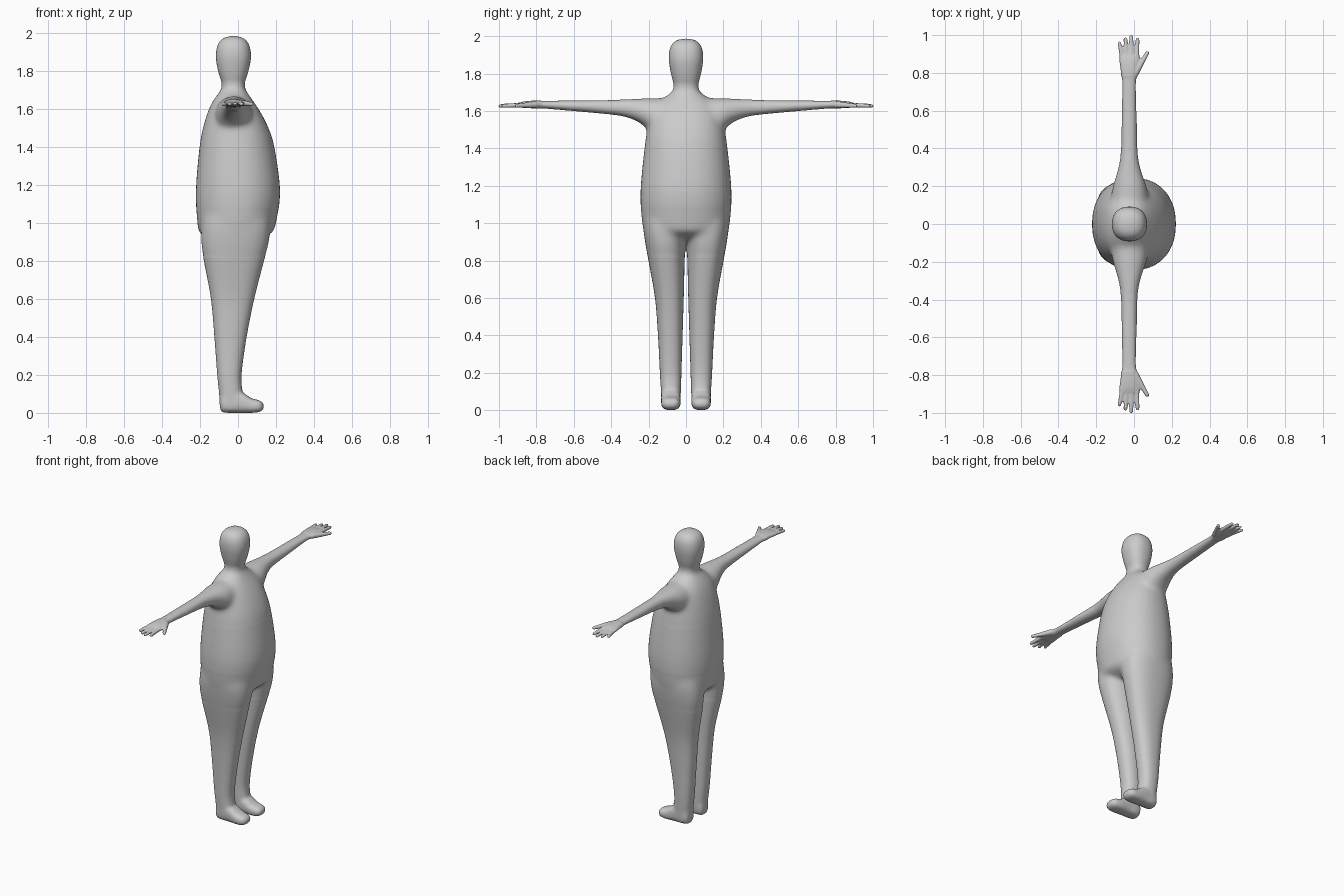
import bpy, bmesh, math
from mathutils import Vector

if "Cube" in bpy.data.objects:
    bpy.data.objects.remove(bpy.data.objects["Cube"])

bm = bmesh.new()
SEG = 48


def catmull(p0, p1, p2, p3, t):
    return [0.5 * (2 * b + (c - a) * t + (2 * a - 5 * b + 4 * c - d) * t * t
                   + (3 * b - a - 3 * c + d) * t ** 3) for a, b, c, d in zip(p0, p1, p2, p3)]


def loft(rows, axis, power=2.2, side=1, sub=5):
    """Skin superellipse sections; row = (position on axis, a0, a1, b0, b1)."""
    keys = [rows[0]] + list(rows) + [rows[-1]]
    path = [catmull(*keys[i:i + 4], k / sub) for i in range(len(rows) - 1) for k in range(sub)]
    path.append(rows[-1])
    rings = []
    for p, a0, a1, b0, b1 in path:
        ring = []
        for i in range(SEG):
            t = 2 * math.pi * i / SEG
            c, s = math.cos(t), math.sin(t)
            a = (a0 + a1) / 2 + (a1 - a0) / 2 * math.copysign(abs(c) ** (2 / power), c)
            b = (b0 + b1) / 2 + (b1 - b0) / 2 * math.copysign(abs(s) ** (2 / power), s)
            co = {'X': (p, a * side, b), 'Y': (a, p * side, b), 'Z': (a, b * side, p)}[axis]
            ring.append(bm.verts.new(co))
        rings.append(ring)
    for r, q in zip(rings, rings[1:]):
        for i in range(SEG):
            j = (i + 1) % SEG
            bm.faces.new((r[i], r[j], q[j], q[i]))
    bm.faces.new(rings[0])
    bm.faces.new(rings[-1])


def finger(p, q, r0, r1, side):
    """Tapered finger as a row of sections with a rounded tip."""
    p, q = Vector(p), Vector(q)
    d = (q - p).normalized()
    u = d.cross(Vector((0, 0, 1))).normalized()
    w = u.cross(d)
    n = (q - p).length
    stops = [(0, r0), (n - r1, r1)] + [(n - r1 + r1 * math.sin(a), r1 * math.cos(a))
                                       for a in (0.4, 0.8, 1.15, 1.4)]
    rings = []
    for t, r in stops:
        pts = [p + d * t + (u * math.cos(k * math.pi / 8) + w * math.sin(k * math.pi / 8)) * r
               for k in range(16)]
        rings.append([bm.verts.new((v.x, v.y * side, v.z)) for v in pts])
    for r, s in zip(rings, rings[1:]):
        for i in range(16):
            j = (i + 1) % 16
            bm.faces.new((r[i], r[j], s[j], s[i]))
    bm.faces.new(rings[0])
    bm.faces.new(rings[-1])


# Torso
torso = [(.90, -.10, .06, .05), (.915, -.15, .11, .10), (.95, -.203, .18, .21), (1.0, -.214, .2, .234),
         (1.17, -.222, .222, .243), (1.4, -.203, .192, .222), (1.5, -.185, .162, .208),
         (1.58, -.162, .122, .19), (1.63, -.14, .09, .165), (1.67, -.115, .062, .12),
         (1.70, -.092, .042, .078)]
loft([(z, a, b, -h, h) for z, a, b, h in torso], 'Z')

# Head and neck
head = [(1.6, -.11, .06, .1), (1.69, -.09, .042, .078), (1.735, -.086, .036, .066),
        (1.8, -.105, .055, .081), (1.87, -.117, .069, .092), (1.925, -.112, .064, .089),
        (1.96, -.095, .047, .073), (1.98, -.066, .018, .045), (1.987, -.03, -.018, .006)]
loft([(z, a, b, -h, h) for z, a, b, h in head], 'Z', 2.3)

leg = [(0.01, -.09, .02, .04, .12), (0.03, -.096, .025, .032, .13), (.1, -.1, .025, .027, .134),
       (.2, -.11, .019, .024, .14), (.4, -.125, .046, .018, .15), (.6, -.143, .086, .012, .166),
       (.8, -.18, .137, .007, .201), (.9, -.194, .163, .002, .219), (1.0, -.19, .17, -.01, .23),
       (1.1, -.17, .15, -.01, .22)]
foot = [(-.094, .055, .105, .02, .08), (-.08, .034, .126, .002, .11), (-.02, .03, .132, 0, .13),
        (.03, .029, .133, 0, .105), (.07, .029, .133, 0, .078), (.11, .034, .13, .004, .067),
        (.13, .046, .115, .015, .055), (.137, .065, .095, .028, .042)]
arm = [(.1, -.125, .078, 1.45, 1.668), (.19, -.115, .07, 1.49, 1.669), (.25, -.098, .05, 1.537, 1.667),
       (.32, -.08, .03, 1.565, 1.664), (.4, -.072, .021, 1.578, 1.661), (.6, -.069, .018, 1.597, 1.658),
       (.75, -.067, .017, 1.61, 1.656), (.82, -.072, .025, 1.614, 1.655),
       (.87, -.079, .032, 1.616, 1.65), (.895, -.076, .03, 1.622, 1.643)]
fingers = [((-.058, .86), (-.079, .967)), ((-.037, .86), (-.046, .99)),
           ((-.012, .86), (-.015, 1.003)), ((.014, .86), (.02, .988))]

for side in (1, -1):
    # Legs, feet, arms with palms
    loft(leg, 'Z', 2.35, side)
    loft(foot, 'X', 2.7, side)
    loft(arm, 'Y', 2.1, side)
    # Fingers and thumb
    for (x0, y0), (x1, y1) in fingers:
        finger((x0, y0, 1.633), (x1, y1, 1.627), .0135, .0105, side)
    finger((.008, .80, 1.634), (.076, .915, 1.627), .019, .011, side)

bmesh.ops.recalc_face_normals(bm, faces=bm.faces[:])
mesh = bpy.data.meshes.new("human_figure")
bm.to_mesh(mesh)
bm.free()
body = bpy.data.objects.new("human_figure", mesh)
bpy.context.collection.objects.link(body)
bpy.context.view_layer.objects.active = body
body.select_set(True)

# Fuse all parts into one skin
fuse = body.modifiers.new("fuse", 'REMESH')
fuse.mode = 'VOXEL'
fuse.voxel_size = 0.006
bpy.ops.object.modifier_apply(modifier=fuse.name)

# Soften the joints, keeping the hands crisp
bm = bmesh.new()
bm.from_mesh(body.data)
soft = [v for v in bm.verts if abs(v.co.y) < 0.78]
joints = [v for v in soft if 1.4 < v.co.z < 1.76 or 0.82 < v.co.z < 1.08]
for verts, times in ((bm.verts[:], 2), (soft, 12), (joints, 40)):
    for _ in range(times):
        bmesh.ops.smooth_vert(bm, verts=verts, factor=0.5,
                              use_axis_x=True, use_axis_y=True, use_axis_z=True)
low = min(v.co.z for v in bm.verts)
for v in bm.verts:
    v.co.z -= low
bm.to_mesh(body.data)
bm.free()

for p in body.data.polygons:
    p.use_smooth = True
grey = bpy.data.materials.new("plain_grey")
grey.diffuse_color = (0.6, 0.6, 0.6, 1)
grey.use_nodes = True
grey.node_tree.nodes["Principled BSDF"].inputs["Base Color"].default_value = grey.diffuse_color
body.data.materials.clear()
body.data.materials.append(grey)
